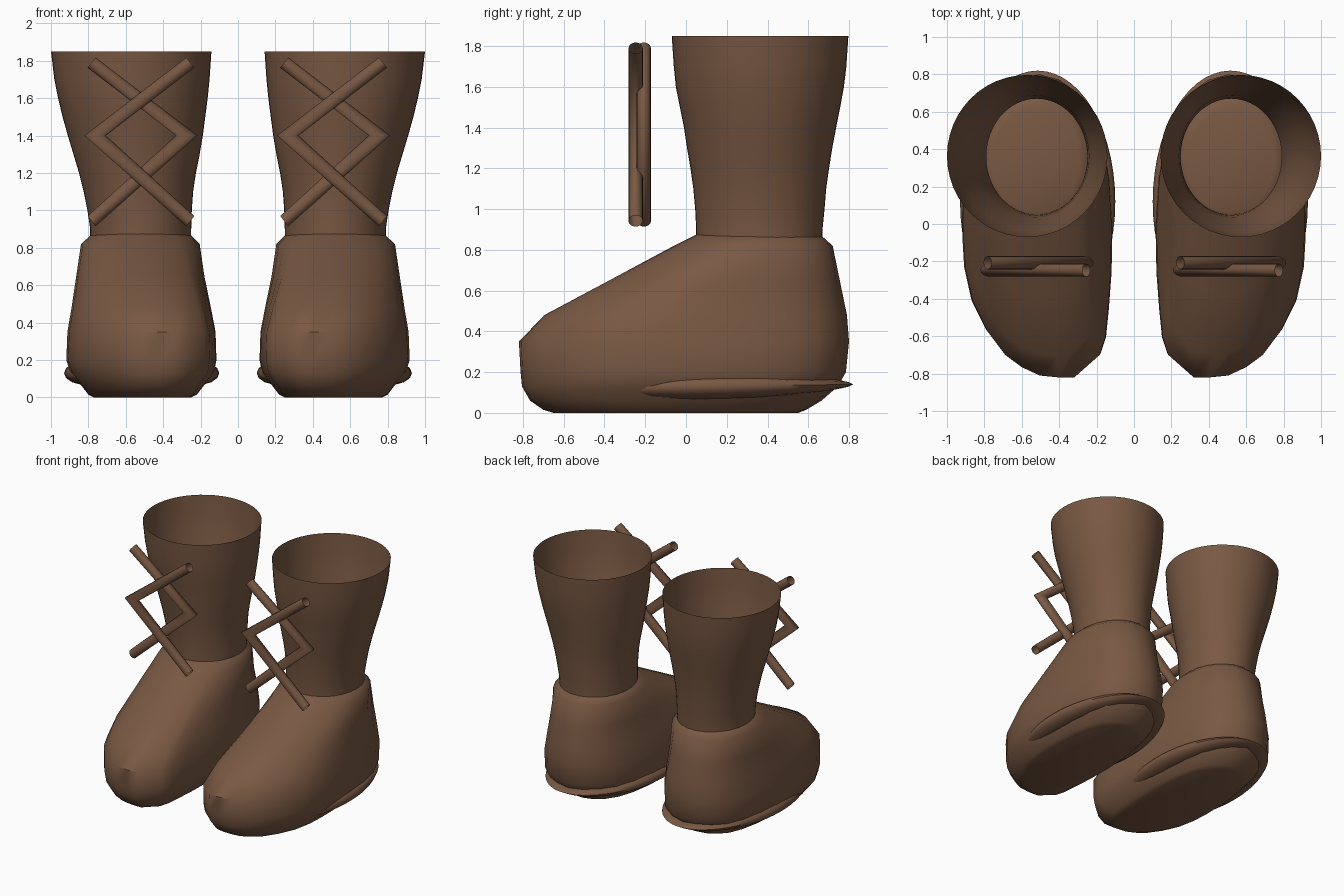
import bpy
import bmesh
from math import cos, sin, pi, atan2

cube = bpy.data.objects.get("Cube")
if cube:
    bpy.data.objects.remove(cube, do_unlink=True)

BROWN = (0.19, 0.098, 0.056, 1)
leather = bpy.data.materials.new("brown_leather")
leather.use_nodes = True
leather.diffuse_color = BROWN
bsdf = next(n for n in leather.node_tree.nodes if n.type == 'BSDF_PRINCIPLED')
bsdf.inputs["Base Color"].default_value = BROWN
bsdf.inputs["Roughness"].default_value = 0.8


def skin(name, rings, caps=False, loop=False, angle=0.7):
    """Join a list of equal closed rings of points into one surface."""
    bm = bmesh.new()
    rows = [[bm.verts.new(p) for p in ring] for ring in rings]
    n = len(rows[0])
    for low, high in zip(rows, rows[1:] + (rows[:1] if loop else [])):
        for i in range(n):
            j = (i + 1) % n
            bm.faces.new((low[i], low[j], high[j], high[i]))
    if caps:
        bm.faces.new(rows[0][::-1])
        bm.faces.new(rows[-1])
    mesh = bpy.data.meshes.new(name)
    bm.to_mesh(mesh)
    bm.free()
    mesh.materials.append(leather)
    obj = bpy.data.objects.new(name, mesh)
    bpy.context.collection.objects.link(obj)
    bpy.ops.object.select_all(action='DESELECT')
    obj.select_set(True)
    bpy.context.view_layer.objects.active = obj
    bpy.ops.object.shade_smooth_by_angle(angle=angle)


def slice_ring(side, outline, z, x0, x1, y0, y1):
    """Fit a unit outline into a box at height z, mirrored for the right boot."""
    pts = [(side * ((x0 + x1) / 2 + u * (x1 - x0) / 2),
            (y0 + y1) / 2 + v * (y1 - y0) / 2, z) for u, v in outline]
    return pts if side > 0 else pts[::-1]


# Foot outline seen from above, counter-clockwise from the toe
FOOT = [(.31, -.81), (.4, -.81), (.5, -.8), (.6, -.755), (.69, -.69),
        (.79, -.56), (.87, -.4), (.91, -.22), (.92, -.05), (.918, .15),
        (.9, .35), (.86, .53), (.8, .66), (.72, .74), (.62, .79),
        (.5, .81), (.39, .78), (.29, .71), (.21, .6), (.155, .45),
        (.12, .25), (.105, 0), (.11, -.25), (.125, -.45), (.14, -.6),
        (.17, -.69), (.24, -.75)]
foot_outline = [((x - .5125) / .4075, y / .81) for x, y in FOOT]


def rounded(outline, t):
    """Blend the foot outline towards an oval."""
    result = []
    for u, v in outline:
        r = (u * u + v * v) ** .5
        result.append((u + t * (u / r - u), v + t * (v / r - v)))
    return result


# Height, x range, y range of each slice
FOOT_SLICES = [
    (0, .25, .77, -.65, .55), (.015, .22, .80, -.70, .59),
    (.06, .185, .835, -.765, .665), (.13, .13, .895, -.805, .745),
    (.2, .115, .918, -.812, .785), (.35, .12, .912, -.82, .80),
    (.48, .145, .89, -.70, .79), (.65, .18, .865, -.38, .755),
    (.82, .205, .84, -.06, .72), (.865, .25, .79, .03, .67),
    (.88, .29, .75, .06, .62)]
SHAFT_SLICES = [
    (.78, .25, .79, .05, .67), (.9, .25, .79, .05, .67),
    (1.0, .247, .805, .045, .68), (1.1, .24, .825, .036, .688),
    (1.2, .225, .85, .022, .702), (1.3, .205, .88, .005, .718),
    (1.4, .188, .91, -.01, .737), (1.5, .175, .938, -.03, .757),
    (1.6, .162, .962, -.05, .775), (1.7, .152, .982, -.06, .787),
    (1.85, .142, 1.0, -.07, .797)]


def circle(n):
    return [(cos(2 * pi * i / n), sin(2 * pi * i / n)) for i in range(n)]


def welt(name, side):
    """Flattened ring around the heel, thickest along the sides."""
    rings = []
    for c, s in circle(56):
        height = .02 + .042 * abs(c)
        rings.append([(side * .515 + c * (.305 + .11 * p),
                       .12 + s * (.54 + .16 * p),
                       .13 + .01 * s + height * q) for p, q in circle(14)][::-1])
    skin(name, rings, loop=True, angle=0.9)


def lace(name, x_end, x_corner, y, radius=0.035):
    """Hollow V-shaped tube with a mitred corner."""
    z_top, z_mid, z_low = 1.79, 1.4, .942
    tilt = atan2(z_top - z_mid, abs(x_end - x_corner))
    out = 1 if x_end > x_corner else -1
    rings = []
    # Each ring is centred on the path; (ax, az) is its in-plane axis
    for x, z, ax, az in ((x_end, z_low, out * sin(tilt), cos(tilt)),
                         (x_corner, z_mid, out / sin(tilt), 0),
                         (x_end, z_top, out * sin(tilt), -cos(tilt))):
        rings.append([(x + radius * ax * p, y + out * radius * q,
                       z + radius * az * p) for p, q in circle(16)])
    skin(name, rings, angle=2.2)


for label, side in (("left", 1), ("right", -1)):
    # Closed foot, rounder towards the ankle
    skin(label + "_foot",
         [slice_ring(side, rounded(foot_outline, min(1, max(0, (s[0] - .4) * 2.3))), *s)
          for s in FOOT_SLICES], caps=True, angle=0.8)

    # Open flared shaft
    skin(label + "_shaft",
         [slice_ring(side, circle(48), *s) for s in SHAFT_SLICES])

    # Welt around the heel
    welt(label + "_heel_welt", side)

    # Crossed laces standing before the shaft
    middle = .511 if side > 0 else -.519
    lace(label + "_front_lace", middle + .264, middle - .245, -.247)
    lace(label + "_back_lace", middle - .264, middle + .245, -.207)
